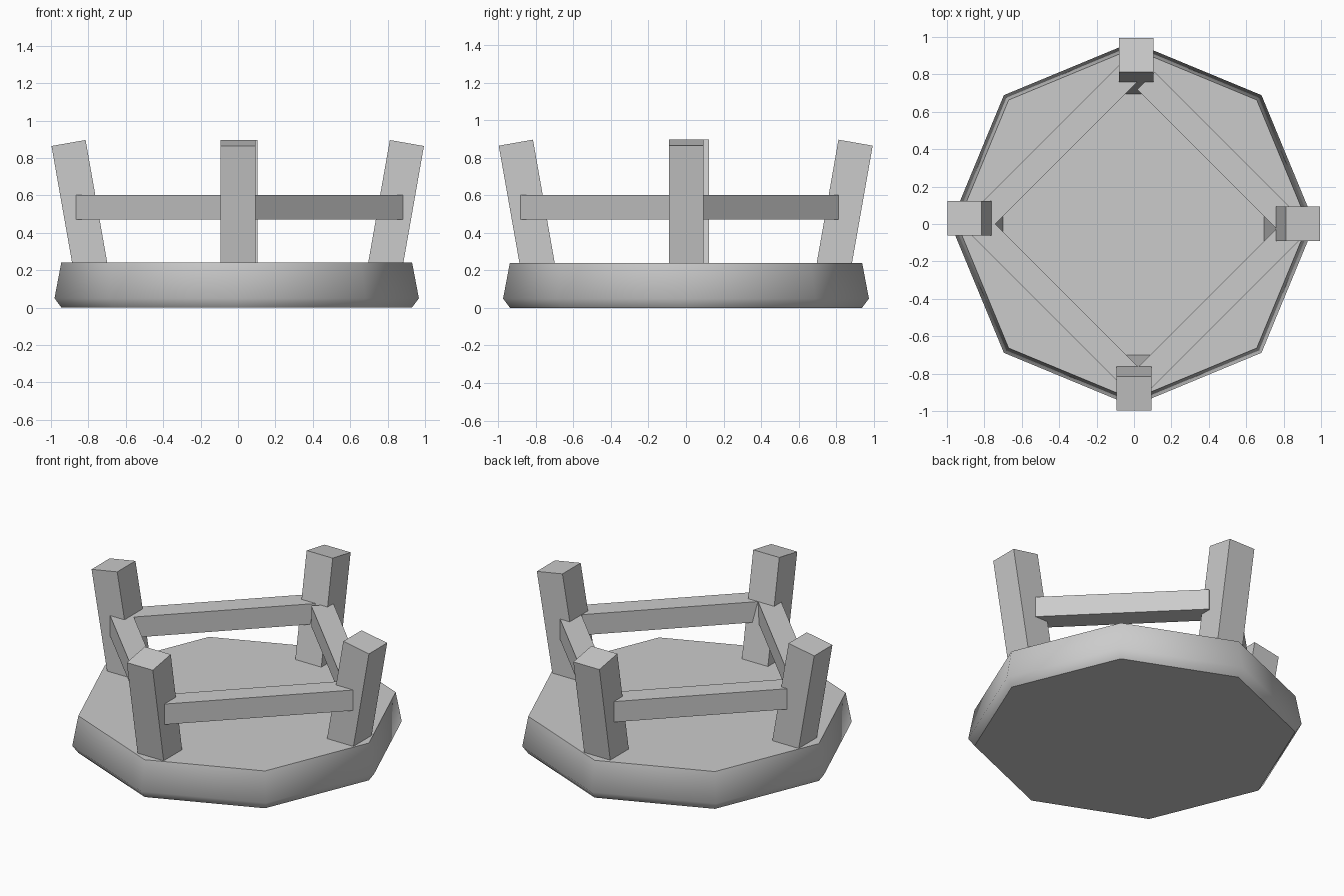
import bpy, bmesh
from math import radians, sin, cos, pi
from mathutils import Matrix, Vector

if "Cube" in bpy.data.objects:
    bpy.data.objects.remove(bpy.data.objects["Cube"])


def add_object(name, bm):
    bmesh.ops.recalc_face_normals(bm, faces=bm.faces)
    mesh = bpy.data.meshes.new(name)
    bm.to_mesh(mesh)
    bm.free()
    obj = bpy.data.objects.new(name, mesh)
    bpy.context.collection.objects.link(obj)
    return obj


def add_box(name, size, matrix):
    bm = bmesh.new()
    bmesh.ops.create_cube(bm, size=1)
    bmesh.ops.scale(bm, vec=size, verts=bm.verts)
    bmesh.ops.transform(bm, matrix=matrix, verts=bm.verts)
    return add_object(name, bm)


# Octagonal seat, lying upside down: (radius, height) rings
bm = bmesh.new()
rings = []
for r, z in [(0.937, 0.0), (0.974, 0.05), (0.938, 0.24)]:
    rings.append([bm.verts.new((r * cos(i * pi / 4) - 0.007, r * sin(i * pi / 4), z))
                  for i in range(8)])
for low, high in zip(rings, rings[1:]):
    for i in range(8):
        j = (i + 1) % 8
        bm.faces.new((low[i], low[j], high[j], high[i]))
bm.faces.new(rings[0][::-1])
bm.faces.new(rings[-1])
seat = add_object("seat", bm)
bpy.context.view_layer.objects.active = seat
seat.select_set(True)
bpy.ops.object.shade_smooth_by_angle(angle=radians(50))

# Splayed legs: direction angle and sideways offset
LEG_LENGTH = 0.74
lean = Matrix.Rotation(radians(10), 4, 'Y')
for name, angle, shift in [("right_leg", 0, (0, 0.002, 0)),
                           ("back_leg", 90, (0.012, 0, 0)),
                           ("left_leg", 180, (-0.003, 0.03, 0)),
                           ("front_leg", 270, (0, -0.003, 0))]:
    turn = Matrix.Rotation(radians(angle), 4, 'Z')
    place = (Matrix.Translation(shift) @ turn @ Matrix.Translation((0.903, 0, 0.88))
             @ lean @ Matrix.Translation((0, 0, -LEG_LENGTH / 2)))
    add_box(name, (0.185, 0.185, LEG_LENGTH), place)

# Rungs between legs: facing angle, distance from centre, slide along length
for name, angle, dist, slide in [("back_right_rung", 45, 0.587, -0.071),
                                 ("back_left_rung", 135, 0.590, 0.0),
                                 ("front_left_rung", 225, 0.590, 0.0),
                                 ("front_right_rung", 315, 0.622, -0.004)]:
    turn = Matrix.Rotation(radians(angle), 4, 'Z')
    add_box(name, (0.132, 1.135, 0.132),
            turn @ Matrix.Translation((dist, slide, 0.536)))
